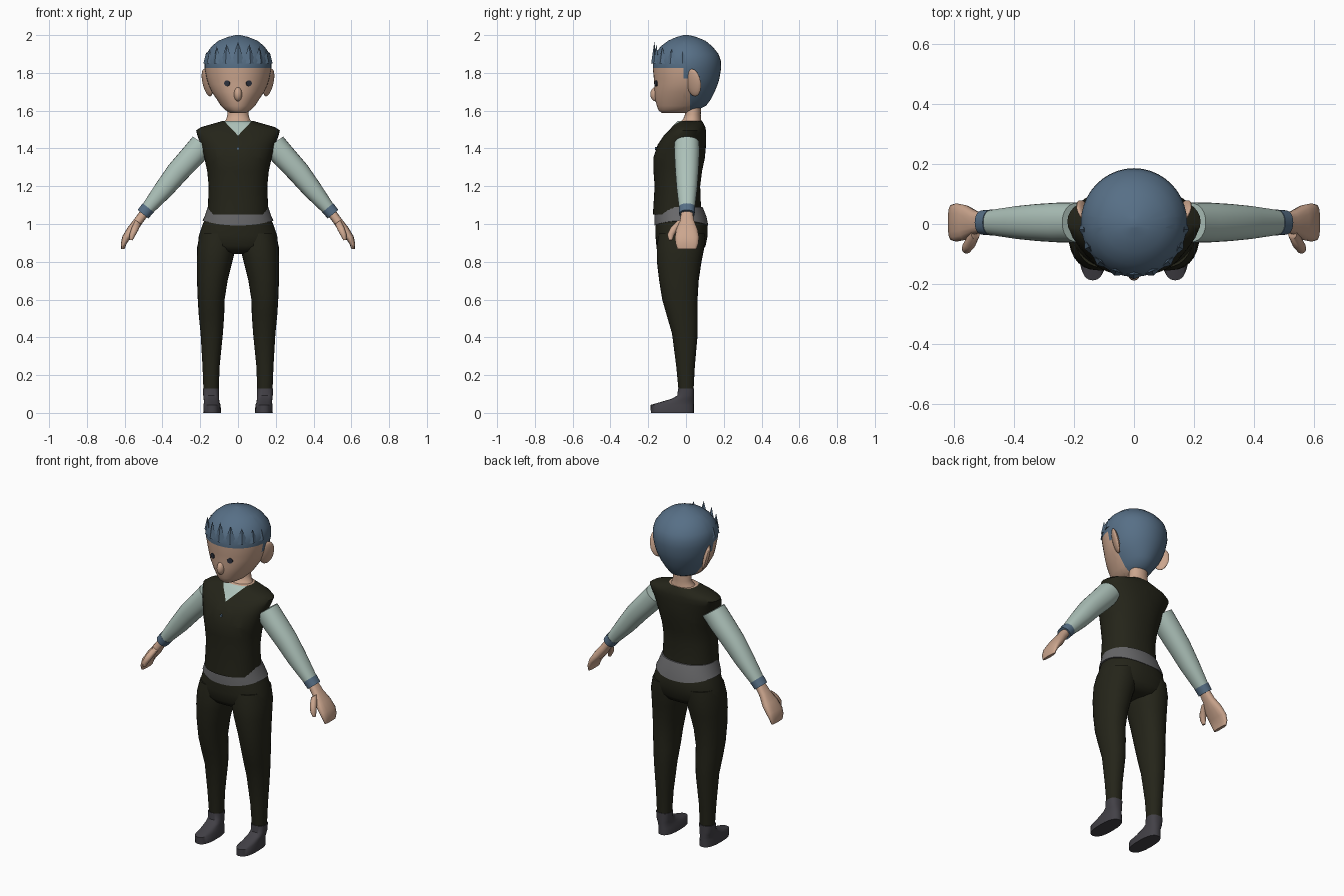
import bpy, bmesh, math
from mathutils import Vector, Matrix

if "Cube" in bpy.data.objects:
    bpy.data.objects.remove(bpy.data.objects["Cube"])


def material(name, r, g, b):
    m = bpy.data.materials.new(name)
    m.diffuse_color = (r, g, b, 1)
    m.use_nodes = True
    m.node_tree.nodes["Principled BSDF"].inputs["Base Color"].default_value = m.diffuse_color
    return m


SKIN = material("skin", 0.60, 0.38, 0.27)
HAIR = material("slate blue", 0.095, 0.16, 0.24)
CLOTH = material("dark olive cloth", 0.018, 0.018, 0.010)
SHIRT = material("pale sage", 0.42, 0.54, 0.49)
BELT = material("grey belt", 0.14, 0.14, 0.145)
SHOE = material("charcoal", 0.055, 0.052, 0.062)
EYE = material("dark eye", 0.025, 0.03, 0.045)


def finish(bm, name, mats, rule=None, angle=50):
    """Turn a bmesh into a smooth object; rule(face centre) picks the colour."""
    bmesh.ops.recalc_face_normals(bm, faces=bm.faces)
    for f in bm.faces:
        f.smooth = True
        if rule:
            f.material_index = rule(f.calc_center_median())
    me = bpy.data.meshes.new(name)
    bm.to_mesh(me)
    bm.free()
    for m in mats:
        me.materials.append(m)
    me.set_sharp_from_angle(angle=math.radians(angle))
    ob = bpy.data.objects.new(name, me)
    bpy.context.collection.objects.link(ob)
    return ob


def loft_mesh(rings, seg=32, p=2.0, side=1):
    """rings: (cx, cy, cz, half width, half depth, tilt about y in degrees)"""
    bm = bmesh.new()
    loops = []
    for cx, cy, cz, a, b, tilt in rings:
        t = math.radians(tilt)
        loop = []
        for i in range(seg):
            w = 2 * math.pi * i / seg
            c, s = math.cos(w), math.sin(w)
            u = a * math.copysign(abs(c) ** (2 / p), c)
            v = b * math.copysign(abs(s) ** (2 / p), s)
            loop.append(bm.verts.new((side * (cx + u * math.cos(t)), cy + v, cz + u * math.sin(t))))
        loops.append(loop)
    for lo, hi in zip(loops, loops[1:]):
        for i in range(seg):
            j = (i + 1) % seg
            bm.faces.new((lo[i], lo[j], hi[j], hi[i]))
    bm.faces.new(loops[0])
    bm.faces.new(loops[-1])
    return bm


def level(z, x0, x1, y0, y1):
    """Horizontal ring given by its extents"""
    return ((x0 + x1) / 2, (y0 + y1) / 2, z, (x1 - x0) / 2, (y1 - y0) / 2, 0)


def body(rows):
    return [level(z, -rx, rx, y0, y1) for z, rx, y0, y1 in rows]


def cut(bm, co, no):
    bmesh.ops.bisect_plane(bm, geom=bm.verts[:] + bm.edges[:] + bm.faces[:],
                           plane_co=co, plane_no=no)


# Vest with a V of shirt cut into the chest
V_TIP, V_SLOPE = 1.468, 0.95
bm = loft_mesh(body([
    (1.050, .160, -.174, .082), (1.070, .160, -.174, .080), (1.20, .155, -.166, .075),
    (1.28, .163, -.172, .085), (1.35, .178, -.173, .100), (1.42, .197, -.150, .106),
    (1.465, .214, -.120, .107), (1.495, .222, -.090, .106), (1.513, .195, -.075, .102),
    (1.53, .135, -.060, .094), (1.545, .083, -.045, .085)]), 40, 2.2)
for s in (-1, 1):
    cut(bm, (0, 0, V_TIP), (s, 0, -V_SLOPE))
finish(bm, "vest", [CLOTH, SHIRT, SKIN],
       lambda c: 2 if c.z > 1.544 else
       int(c.y < 0 and abs(c.x) < (c.z - V_TIP) * V_SLOPE))

# Neck
finish(loft_mesh(body([(1.535, .078, -.035, .083), (1.555, .062, -.015, .080),
                       (1.58, .055, -.005, .078), (1.66, .055, -.01, .08)]), 24), "neck", [SKIN])

# Belt, its lower edge rising at the sides
bm = loft_mesh(body([(.992, .188, -.167, .118), (1.04, .177, -.167, .108),
                     (1.09, .160, -.163, .088)]), 40, 2.2)
for v in bm.verts:
    if v.co.z < 1.0:
        v.co.z += 0.7 * v.co.x ** 2
finish(bm, "belt", [BELT])

# Hips
finish(loft_mesh(body([(.842, .07, -.09, .05), (.855, .15, -.135, .085), (.885, .213, -.157, .104),
                       (.94, .207, -.162, .115), (.99, .190, -.162, .115),
                       (1.04, .170, -.16, .10)]), 40, 2.2), "hips", [CLOTH])

for side, tag in ((1, "left"), (-1, "right")):
    # Trouser leg
    finish(loft_mesh([level(*r) for r in (
        (.125, .102, .183, -.040, .040), (.25, .097, .188, -.052, .047),
        (.42, .080, .198, -.074, .062), (.52, .073, .208, -.103, .062),
        (.60, .071, .213, -.126, .061), (.70, .055, .217, -.142, .067),
        (.80, .030, .218, -.154, .082), (.88, .010, .216, -.155, .098),
        (.95, .010, .200, -.145, .10))], 28, 2.2, side), tag + "_leg", [CLOTH])
    # Shoe
    finish(loft_mesh([level(*r) for r in (
        (.0, .090, .184, -.186, .042), (.042, .092, .183, -.188, .042),
        (.056, .098, .180, -.140, .042), (.075, .100, .182, -.075, .042),
        (.092, .101, .184, -.046, .042), (.13, .100, .186, -.042, .043))],
        24, 2.5, side), tag + "_shoe", [SHOE])
    # Sleeve, cuff, hand and thumb run down one slanted axis
    finish(loft_mesh([
        (.185, .005, 1.425, .066, .066, 35), (.24, .005, 1.362, .064, .067, 37),
        (.32, .005, 1.275, .060, .062, 39), (.39, .005, 1.187, .052, .055, 39),
        (.45, .005, 1.115, .041, .046, 39), (.485, .005, 1.073, .034, .040, 39)],
        24, 2.2, side), tag + "_sleeve", [SHIRT])
    finish(loft_mesh([
        (.475, .005, 1.086, .038, .043, 39), (.503, .005, 1.052, .036, .041, 39)],
        24, 2.2, side), tag + "_cuff", [HAIR])
    finish(loft_mesh([
        (.495, .005, 1.060, .024, .031, 39), (.528, .005, 1.015, .024, .038, 36),
        (.562, .005, .968, .026, .058, 30), (.592, .005, .928, .021, .064, 22),
        (.606, .005, .895, .015, .060, 10), (.609, .005, .868, .009, .050, 0)],
        16, 2.6, side), tag + "_hand", [SKIN])
    finish(loft_mesh([
        (.528, -.030, 1.010, .018, .020, 35), (.545, -.062, .975, .019, .023, 25),
        (.558, -.080, .945, .016, .019, 15), (.566, -.082, .915, .008, .010, 10)],
        12, 2.2, side), tag + "_thumb", [SKIN])
    # Ear: flat ellipsoid whose back and top edges swing outward
    bm = bmesh.new()
    place = (Matrix.Translation((side * .163, .040, 1.748))
             @ Matrix.Rotation(side * math.radians(-30), 4, 'Z')
             @ Matrix.Rotation(side * math.radians(14), 4, 'Y')
             @ Matrix.Diagonal((.015, .044, .075, 1)))
    bmesh.ops.create_uvsphere(bm, u_segments=16, v_segments=10, radius=1, matrix=place)
    finish(bm, tag + "_ear", [SKIN])
    # Eye plate
    bm = bmesh.new()
    place = (Matrix.Translation((side * .057, -.157, 1.745))
             @ Matrix.Rotation(side * math.radians(22), 4, 'Z')
             @ Matrix.Rotation(math.radians(90), 4, 'X'))
    bmesh.ops.create_cone(bm, cap_ends=True, segments=10, radius1=.016, radius2=.016,
                          depth=.009, matrix=place)
    finish(bm, tag + "_eye", [EYE])

# Button
bm = bmesh.new()
bmesh.ops.create_cone(bm, cap_ends=True, segments=8, radius1=.007, radius2=.007, depth=.009,
                      matrix=Matrix.Translation((0, -.159, 1.40))
                      @ Matrix.Rotation(math.radians(90), 4, 'X'))
finish(bm, "button", [HAIR])

# Head: face and hair cap share one surface, cut along the hairline
bm = loft_mesh(body([
    (1.587, .040, -.128, .020), (1.603, .068, -.146, .060), (1.625, .090, -.154, .105),
    (1.66, .112, -.164, .132), (1.70, .140, -.167, .152), (1.74, .157, -.168, .168),
    (1.77, .166, -.170, .177), (1.825, .177, -.176, .186), (1.865, .177, -.175, .184),
    (1.90, .168, -.163, .172), (1.94, .140, -.134, .140), (1.97, .104, -.095, .103),
    (1.99, .055, -.050, .055), (2.0, .012, -.012, .014)]), 40)
cut(bm, (0, .022, 0), (0, 1, 0))
cut(bm, (0, -.012, 0), (0, 1, 0))
finish(bm, "head", [SKIN, HAIR],
       lambda c: int(c.z > 1.825 or (c.y > -.012 and c.z > 1.77) or (c.y > .022 and c.z > 1.612)))

# Nose
bm = bmesh.new()
bmesh.ops.create_uvsphere(bm, u_segments=16, v_segments=10, radius=1,
                          matrix=Matrix.Translation((0, -.160, 1.687))
                          @ Matrix.Diagonal((.022, .029, .038, 1)))
finish(bm, "nose", [SKIN])

# Upright fringe tufts around the brow
bm = bmesh.new()
for i in range(-4, 5):
    w = math.radians(i * 21)
    h = .115 - .013 * abs(i)
    place = (Matrix.Rotation(w, 4, 'Z')
             @ Matrix.Translation((0, -.168, 1.85 + h / 2))
             @ Matrix.Diagonal((1, .45, 1, 1)))
    bmesh.ops.create_cone(bm, cap_ends=True, segments=4, radius1=.036, radius2=0,
                          depth=h, matrix=place)
finish(bm, "fringe_tufts", [HAIR], angle=30)
